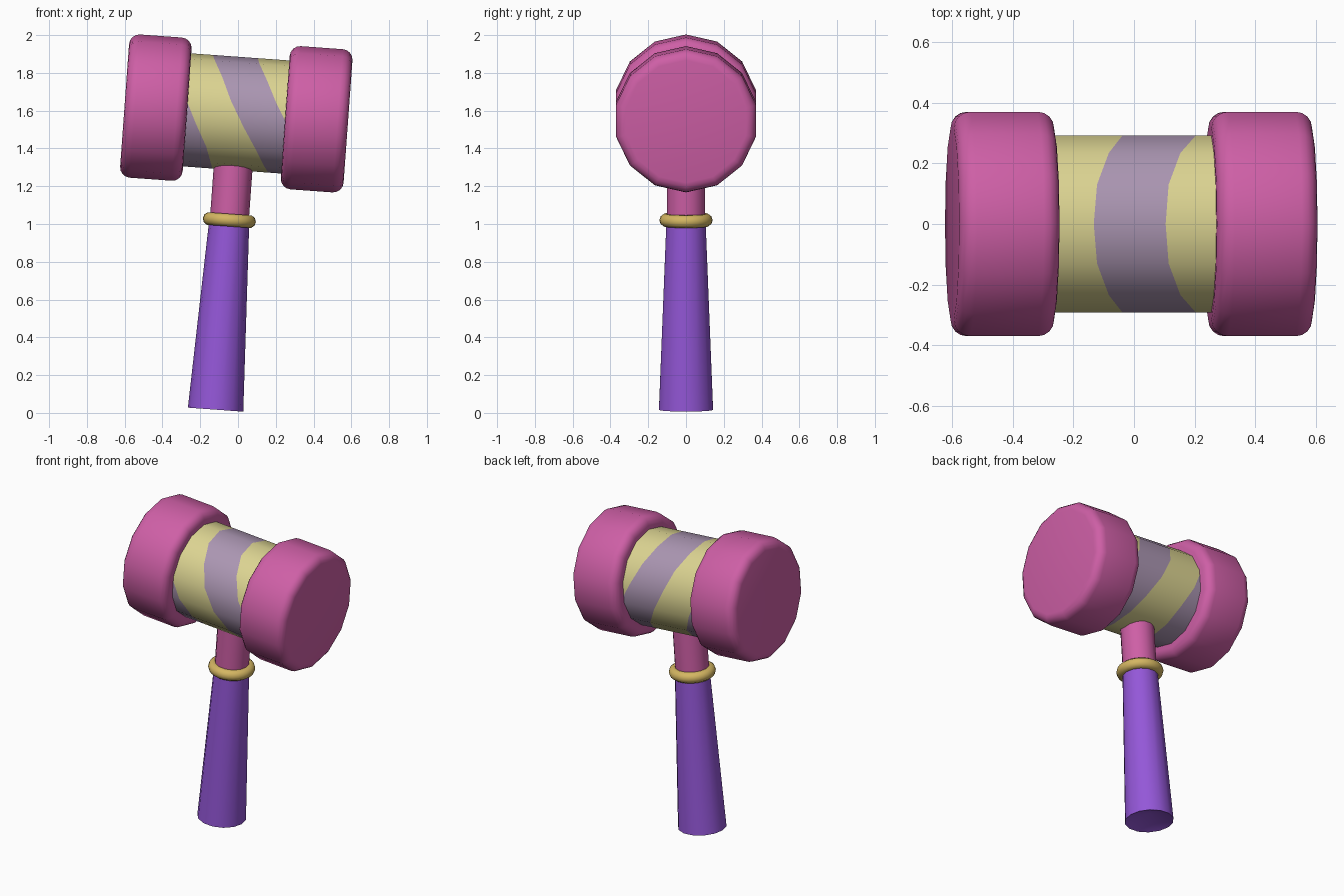
import bpy, bmesh, math
from mathutils import Matrix, Vector

if "Cube" in bpy.data.objects:
    bpy.data.objects.remove(bpy.data.objects["Cube"])

SIDES = 14
# everything is built around the head centre, then tilted sideways
PLACE = Matrix.Translation((-0.005, 0, 1.585)) @ Matrix.Rotation(math.radians(4.15), 4, 'Y')


def material(name, r, g, b):
    def lin(c):
        c /= 255
        return c / 12.92 if c < 0.04045 else ((c + 0.055) / 1.055) ** 2.4
    m = bpy.data.materials.new(name)
    m.diffuse_color = (lin(r), lin(g), lin(b), 1)
    m.use_nodes = True
    m.node_tree.nodes["Principled BSDF"].inputs["Base Color"].default_value = m.diffuse_color
    return m


PINK = material("pink", 206, 95, 166)
PURPLE = material("purple", 148, 87, 216)
YELLOW = material("pale_yellow", 220, 212, 146)
LILAC = material("lilac", 171, 150, 178)
GOLD = material("gold", 212, 182, 98)


def finish(name, bm, mats, angle=40):
    bmesh.ops.recalc_face_normals(bm, faces=bm.faces)
    me = bpy.data.meshes.new(name)
    bm.to_mesh(me)
    bm.free()
    for m in mats:
        me.materials.append(m)
    ob = bpy.data.objects.new(name, me)
    bpy.context.collection.objects.link(ob)
    ob.matrix_world = PLACE
    bpy.ops.object.select_all(action='DESELECT')
    ob.select_set(True)
    bpy.context.view_layer.objects.active = ob
    bpy.ops.object.shade_smooth_by_angle(angle=math.radians(angle))
    return ob


def lathe(name, profile, mat, along_x=False, angle=40):
    """Revolve (radius, height) points; a zero radius closes the end."""
    bm = bmesh.new()
    rings = []
    for r, h in profile:
        ring = []
        for i in range(SIDES if r else 1):
            a = 2 * math.pi * i / SIDES
            u, v = r * math.cos(a), r * math.sin(a)
            ring.append(bm.verts.new((h, v, u) if along_x else (u, v, h)))
        rings.append(ring)
    for a, b in zip(rings, rings[1:]):
        for i in range(SIDES):
            j = (i + 1) % SIDES
            quad = [a[i % len(a)], a[j % len(a)], b[j % len(b)], b[i % len(b)]]
            bm.faces.new(list(dict.fromkeys(quad)))
    return finish(name, bm, [mat], angle)


# rounded end caps of the head
def cap(name, x0, x1, radius=0.38, bevel=0.055, steps=4):
    arc = [(bevel * (1 - math.cos(t)), bevel * (1 - math.sin(t)))
           for t in (math.pi / 2 * k / steps for k in range(steps + 1))]
    left = [(radius - dr, x0 + dx) for dr, dx in reversed(arc)]
    right = [(radius - dr, x1 - dx) for dr, dx in arc]
    lathe(name, [(0, x0)] + left + right + [(0, x1)], PINK, True)


cap("left_cap", -0.597, -0.265)
cap("right_cap", 0.256, 0.589)

# striped barrel: stripe borders slide along the axis from top to underside
lower = [-0.4, -0.4, -0.37, -0.28, -0.215, -0.15, -0.12, -0.11]
middle = [-0.15, -0.137, -0.092, -0.038, 0.038, 0.115, 0.165, 0.187]
upper = [0.088, 0.1, 0.145, 0.205, 0.285, 0.36, 0.4, 0.4]
bm = bmesh.new()
rows = []
for i in range(SIDES):
    k = min(i, SIDES - i)
    a = 2 * math.pi * i / SIDES
    rows.append([bm.verts.new((s, 0.3 * math.sin(a), 0.3 * math.cos(a)))
                 for s in (-0.42, lower[k], middle[k], upper[k], 0.42)])
for i in range(SIDES):
    a, b = rows[i], rows[(i + 1) % SIDES]
    for j in range(4):
        f = bm.faces.new((a[j], a[j + 1], b[j + 1], b[j]))
        f.material_index = (j + 1) % 2      # lilac, yellow, lilac, yellow
finish("striped_barrel", bm, [YELLOW, LILAC])

# neck, and tapered grip with a dished base
lathe("neck", [(0, -0.58), (0.103, -0.58), (0.103, -0.2), (0, -0.2)], PINK)
lathe("grip", [(0, -1.52), (0.147, -1.572), (0.106, -0.566), (0, -0.566)], PURPLE)

# collar ring
bm = bmesh.new()
N, M = 28, 10
grid = []
for i in range(N):
    a = 2 * math.pi * i / N
    grid.append([])
    for j in range(M):
        t = 2 * math.pi * j / M
        r = 0.106 + 0.035 * math.cos(t)
        grid[-1].append(bm.verts.new((r * math.cos(a), r * math.sin(a), -0.566 + 0.035 * math.sin(t))))
for i in range(N):
    for j in range(M):
        p, q = grid[i], grid[(i + 1) % N]
        bm.faces.new((p[j], q[j], q[(j + 1) % M], p[(j + 1) % M]))
finish("collar_ring", bm, [GOLD], 60)
